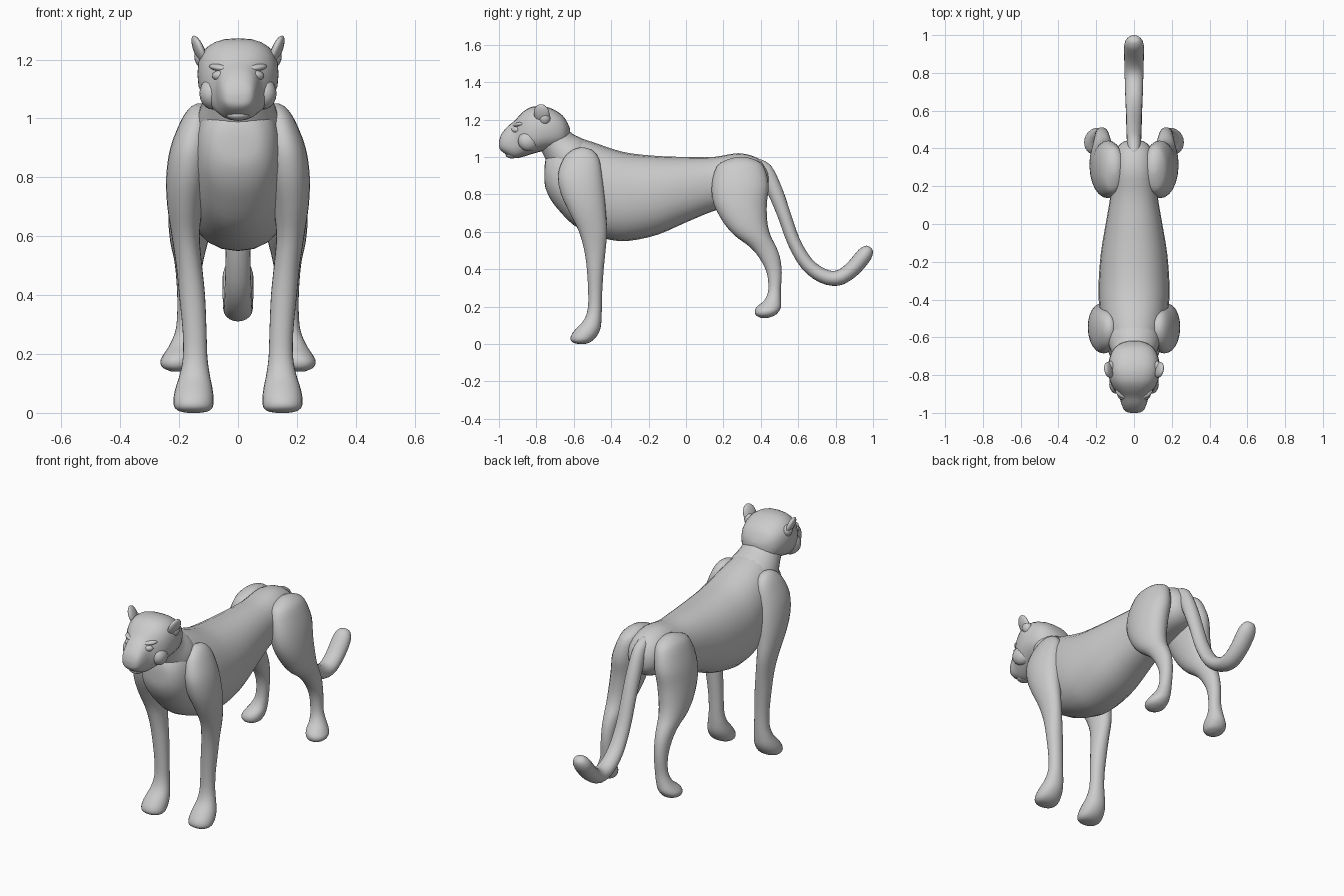
import bpy, bmesh, math
from mathutils import Vector as V, Matrix


def finish(name, bm, mirror=False):
    bmesh.ops.recalc_face_normals(bm, faces=bm.faces)
    me = bpy.data.meshes.new(name)
    bm.to_mesh(me)
    bm.free()
    ob = bpy.data.objects.new(name, me)
    bpy.context.collection.objects.link(ob)
    for p in me.polygons:
        p.use_smooth = True
    if mirror:
        ob.modifiers.new("Mirror", 'MIRROR')
    return ob


def spline(a, b, c, d, t):
    return 0.5 * (2 * b + (c - a) * t + (2 * a - 5 * b + 4 * c - d) * t * t
                  + (3 * b - a - 3 * c + d) * t ** 3)


def loft(name, rings, power=2.0, mirror=False, sides=24, steps=3):
    """Skin smooth rings; each ring is (centre, half axis u, half axis v)."""
    fine, n = [], len(rings)
    for i in range(n - 1):
        q = [rings[max(0, min(n - 1, i + k))] for k in (-1, 0, 1, 2)]
        for s in range(steps):
            fine.append([spline(*(r[k] for r in q), s / steps) for k in range(3)])
    fine.append(rings[-1])
    bm = bmesh.new()
    loops = []
    for c, u, v in fine:
        loop = []
        for k in range(sides):
            a = 2 * math.pi * k / sides
            ca, sa = math.cos(a), math.sin(a)
            x = math.copysign(abs(ca) ** (2 / power), ca)
            y = math.copysign(abs(sa) ** (2 / power), sa)
            loop.append(bm.verts.new(c + u * x + v * y))
        loops.append(loop)
    for a, b in zip(loops, loops[1:]):
        for k in range(sides):
            j = (k + 1) % sides
            bm.faces.new((a[k], a[j], b[j], b[k]))
    for loop, ring in ((loops[0], fine[0]), (loops[-1], fine[-1])):
        tip = bm.verts.new(ring[0])
        for k in range(sides):
            bm.faces.new((loop[k], loop[(k + 1) % sides], tip))
    return finish(name, bm, mirror)


def upright(rows):
    """Rows (y, bottom z, top z, half width) -> rings facing y."""
    return [(V((0, y, (b + t) / 2)), V((w, 0, 0)), V((0, 0, (t - b) / 2)))
            for y, b, t, w in rows]


def level(rows):
    """Rows (z, y0, y1, x0, x1) -> horizontal rings."""
    return [(V(((c + d) / 2, (a + b) / 2, z)), V(((d - c) / 2, 0, 0)),
             V((0, (b - a) / 2, 0))) for z, a, b, c, d in rows]


def tube(rows):
    """Rows (y, z, half width, half thickness) -> rings along a path in the yz plane."""
    pts = [V((0, r[0], r[1])) for r in rows]
    out = []
    for i, r in enumerate(rows):
        t = (pts[min(i + 1, len(pts) - 1)] - pts[max(i - 1, 0)]).normalized()
        out.append((pts[i], V((r[2], 0, 0)), V((0, -t.z, t.y)) * r[3]))
    return out


def blob(name, loc, size, rot=(0, 0, 0), mirror=False):
    bm = bmesh.new()
    bmesh.ops.create_uvsphere(bm, u_segments=16, v_segments=10, radius=1)
    turn = Matrix.Identity(4)
    for ang, ax in zip(rot, 'XYZ'):
        turn = Matrix.Rotation(math.radians(ang), 4, ax) @ turn
    bm.transform(Matrix.Translation(loc) @ turn @ Matrix.Diagonal((*size, 1)))
    return finish(name, bm, mirror)


# Torso, chest to rump
loft("body", upright([
    (-.757, .87, .94, .03), (-.75, .83, .99, .075), (-.725, .775, 1.03, .11),
    (-.68, .715, 1.075, .135), (-.60, .635, 1.105, .155), (-.50, .585, 1.08, .175),
    (-.40, .556, 1.045, .187), (-.30, .552, 1.02, .187), (-.15, .585, 1.005, .175),
    (0, .65, 1.0, .15), (.15, .712, 1.0, .125), (.28, .745, 1.02, .115),
    (.38, .77, .995, .10), (.43, .81, .94, .065), (.445, .85, .90, .02)]), 2.2)

# Neck and its collar edge
loft("neck", tube([(-.58, .95, .14, .13), (-.63, 1.01, .135, .12),
                   (-.68, 1.06, .115, .098), (-.72, 1.12, .105, .085),
                   (-.75, 1.17, .09, .07)]))

# Head with muzzle
loft("head", upright([
    (-.62, 1.10, 1.15, .03), (-.632, 1.08, 1.18, .07), (-.66, 1.055, 1.222, .107),
    (-.71, 1.04, 1.255, .13), (-.77, 1.03, 1.272, .138), (-.83, 1.014, 1.266, .128),
    (-.875, 1.0, 1.238, .106), (-.915, .993, 1.195, .079), (-.955, 1.01, 1.162, .066),
    (-.985, 1.03, 1.125, .052), (-.997, 1.045, 1.095, .033), (-1.0, 1.06, 1.08, .012)]), 2.5)
blob("nose", (0, -.975, 1.065), (.03, .024, .032))
blob("chin", (0, -.93, 1.012), (.04, .035, .02))
blob("eye", (.06, -.912, 1.145), (.03, .02, .018), (0, 0, 25), True)
blob("brow", (.06, -.895, 1.172), (.042, .026, .013), (0, -8, 30), True)
blob("cheek", (.085, -.84, 1.085), (.045, .06, .055), (0, 0, 15), True)

# Ears
blob("ear", (.132, -.772, 1.232), (.017, .043, .053), (0, 22, -12), True)
blob("ear_base", (.122, -.755, 1.205), (.026, .03, .035), (0, 15, 0), True)

# Front legs with paws
loft("front_leg", level([
    (1.05, -.57, -.54, .12, .14), (1.035, -.61, -.50, .10, .165),
    (.99, -.655, -.465, .09, .195), (.90, -.685, -.447, .09, .23),
    (.80, -.668, -.435, .10, .244), (.70, -.622, -.428, .12, .24),
    (.60, -.572, -.422, .13, .225), (.50, -.544, -.43, .122, .21),
    (.40, -.53, -.44, .112, .20), (.28, -.523, -.448, .107, .188),
    (.19, -.525, -.45, .104, .187), (.13, -.545, -.452, .096, .198),
    (.085, -.585, -.457, .087, .212), (.05, -.612, -.472, .083, .219),
    (.022, -.617, -.495, .085, .217), (.006, -.60, -.52, .10, .20),
    (0, -.575, -.54, .13, .17)]), 2.1, True)

# Hind legs with paws
loft("hind_leg", level([
    (1.0, .27, .32, .09, .12), (.985, .22, .37, .065, .15),
    (.95, .165, .415, .05, .18), (.85, .138, .442, .055, .215),
    (.75, .148, .432, .065, .231), (.65, .20, .435, .085, .236),
    (.58, .26, .452, .102, .23), (.52, .34, .482, .117, .217),
    (.46, .392, .503, .127, .21), (.38, .432, .512, .135, .206),
    (.29, .44, .507, .14, .21), (.235, .42, .508, .143, .23),
    (.20, .38, .508, .144, .252), (.175, .368, .497, .148, .264),
    (.153, .375, .475, .16, .255), (.14, .40, .44, .19, .225)]), 2.1, True)

# Tail with a curled, rounded tip
loft("tail", tube([
    (.36, .97, .03, .03), (.42, .93, .036, .042), (.475, .82, .04, .041), (.525, .69, .041, .036),
    (.575, .55, .042, .035), (.645, .43, .045, .037), (.73, .365, .048, .039),
    (.81, .352, .05, .041), (.88, .392, .052, .042), (.935, .452, .053, .043),
    (.962, .487, .047, .039), (.98, .51, .03, .025), (.985, .517, .01, .008)]), sides=20)
